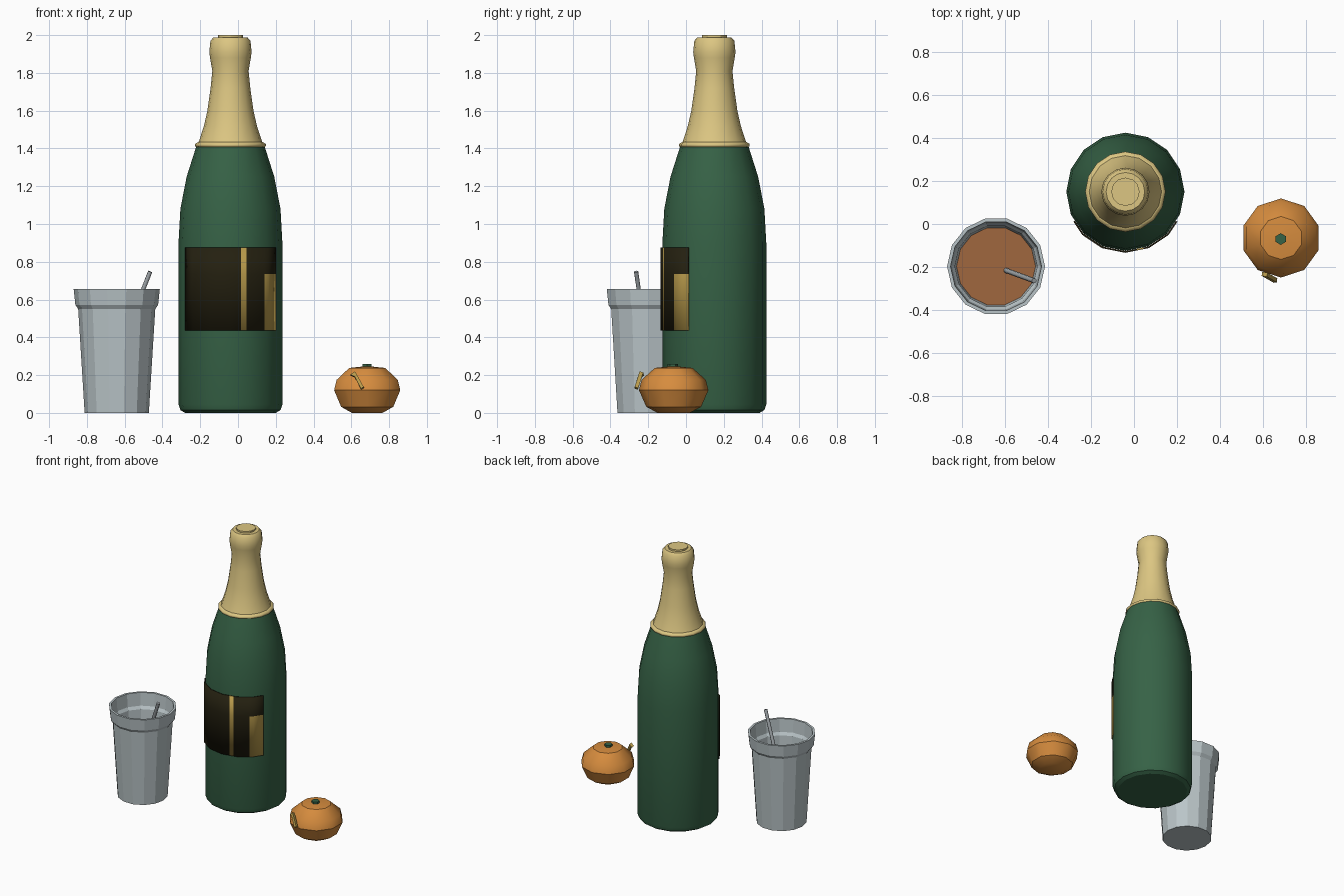
import bpy, bmesh, math
from mathutils import Vector

cube = bpy.data.objects.get("Cube")
if cube:
    bpy.data.objects.remove(cube, do_unlink=True)


def material(name, *rgb):
    """Flat material from 0-255 display values, stored as linear."""
    linear = [((c / 255 + 0.055) / 1.055) ** 2.4 for c in rgb]
    mat = bpy.data.materials.new(name)
    mat.use_nodes = True
    mat.diffuse_color = (*linear, 1)
    mat.node_tree.nodes["Principled BSDF"].inputs["Base Color"].default_value = (*linear, 1)
    return mat


GREEN = material("bottle green", 54, 98, 70)
FOIL = material("pale gold foil", 220, 198, 130)
BLACK = material("label black", 36, 32, 16)
GOLD = material("label gold", 186, 156, 76)
GREY = material("cup grey", 186, 197, 200)
STEEL = material("straw grey", 160, 166, 170)
BROWN = material("drink brown", 160, 103, 62)
ORANGE = material("orange peel", 214, 140, 62)


def finish(name, bm, mats, smooth=30):
    """Turn a bmesh into a shaded object."""
    mesh = bpy.data.meshes.new(name)
    bm.to_mesh(mesh)
    bm.free()
    for mat in mats:
        mesh.materials.append(mat)
    if smooth:
        mesh.shade_smooth()
        mesh.set_sharp_from_angle(angle=math.radians(smooth))
    ob = bpy.data.objects.new(name, mesh)
    bpy.context.collection.objects.link(ob)
    return ob


def lathe(name, profile, sides, centre, mat, smooth=30, turn=0.0):
    """Revolve (radius, height) points and close both ends."""
    bm = bmesh.new()
    rings = []
    for r, z in profile:
        angles = [turn + math.tau * i / sides for i in range(sides)]
        rings.append([bm.verts.new((centre[0] + r * math.cos(a),
                                    centre[1] + r * math.sin(a), z)) for a in angles])
    for low, high in zip(rings, rings[1:]):
        for i in range(sides):
            j = (i + 1) % sides
            bm.faces.new((low[i], low[j], high[j], high[i]))
    bm.faces.new(rings[0][::-1])
    bm.faces.new(rings[-1])
    return finish(name, bm, [mat], smooth)


# Bottle: glass body, foil neck, collar ring and cap
BOTTLE = (-0.04, 0.15)
R, SIDES = 0.275, 16
lathe("bottle_body", [(0.24, 0), (0.265, 0.015), (R, 0.045), (R, 0.9), (0.265, 1.08),
                      (0.232, 1.25), (0.178, 1.42)], SIDES, BOTTLE, GREEN)
lathe("foil_neck", [(0.178, 1.41), (0.166, 1.44), (0.14, 1.52), (0.122, 1.6), (0.105, 1.72),
                    (0.096, 1.81), (0.108, 1.88), (0.112, 1.91), (0.106, 1.97),
                    (0.09, 1.988)], SIDES, BOTTLE, FOIL, 40)
lathe("foil_collar", [(0.175, 1.405), (0.187, 1.412), (0.187, 1.424), (0.17, 1.434)],
      SIDES, BOTTLE, FOIL, 60)
lathe("bottle_cap", [(0.066, 1.98), (0.066, 2.0)], 12, BOTTLE, FOIL)

# Label: thin wrapped plate split into coloured bands
LOW, STEP, HIGH = 0.435, 0.735, 0.875
STRIPE, PATCH, EDGE = (11.5, 17.5), 40, 60
facet = 360 / SIDES
angles = sorted({-EDGE, *(facet * i for i in range(-2, 3)), *STRIPE, PATCH, EDGE})
bm = bmesh.new()
columns = []
for a in angles:
    half = math.radians(a % facet - facet / 2)
    r = (R + 0.009) * math.cos(math.pi / SIDES) / math.cos(half)
    t = math.radians(a)
    columns.append([bm.verts.new((BOTTLE[0] + r * math.sin(t), BOTTLE[1] - r * math.cos(t), z))
                    for z in (LOW, STEP, HIGH)])
for i, (a, b) in enumerate(zip(angles, angles[1:])):
    mid = (a + b) / 2
    for row in range(2):
        f = bm.faces.new((columns[i][row], columns[i + 1][row],
                          columns[i + 1][row + 1], columns[i][row + 1]))
        in_stripe = STRIPE[0] < mid < STRIPE[1]
        f.material_index = int(in_stripe or (mid > PATCH and row == 0))
label = finish("bottle_label", bm, [BLACK, GOLD], 30)
shell = label.modifiers.new("thickness", 'SOLIDIFY')
shell.thickness = 0.008

# Cup: faceted wall with a lip, hollow inside, holding a drink
CUP = (-0.642, -0.197)
lathe("cup", [(0.17, 0), (0.204, 0.55), (0.219, 0.572), (0.228, 0.655), (0.212, 0.655),
              (0.205, 0.56), (0.192, 0.54), (0.158, 0.03)], 14, CUP, GREY, 20)
lathe("drink", [(0.16, 0.05), (0.186, 0.42)], 14, CUP, BROWN, 0)


# Straw: slim tube leaning out of the cup
def rod(name, start, end, radius, sides, mat):
    start, end = Vector(start), Vector(end)
    axis = end - start
    bm = bmesh.new()
    bmesh.ops.create_cone(bm, cap_ends=True, segments=sides, radius1=radius,
                          radius2=radius, depth=axis.length)
    bm.transform(axis.to_track_quat('Z', 'Y').to_matrix().to_4x4())
    bmesh.ops.translate(bm, vec=(start + end) / 2, verts=bm.verts)
    return finish(name, bm, [mat], 50)


rod("straw", (-0.70, -0.178, 0.15), (-0.465, -0.264, 0.748), 0.012, 8, STEEL)

# Orange: squat low-poly fruit with a stem
FRUIT = (0.684, -0.065)
fruit = lathe("orange_fruit", [(0.085, 0), (0.145, 0.032), (0.184, 0.12), (0.17, 0.175),
                               (0.1, 0.238), (0.03, 0.245)],
              10, FRUIT, ORANGE, 35, math.pi / 2)
lathe("fruit_stem", [(0.027, 0.235), (0.027, 0.26)], 6, (0.683, -0.07), GREEN, 30, math.pi / 6)

# Hooked strip of peel on the front of the fruit
bm = bmesh.new()
outline = [(0.595, -0.232, 0.2), (0.62, -0.236, 0.217), (0.666, -0.262, 0.135),
           (0.651, -0.264, 0.126), (0.618, -0.245, 0.19)]
bm.faces.new([bm.verts.new(p) for p in outline])
bmesh.ops.recalc_face_normals(bm, faces=bm.faces)
strip = finish("peel_strip", bm, [GOLD], 0)
thick = strip.modifiers.new("thickness", 'SOLIDIFY')
thick.thickness = 0.02
thick.offset = 0
